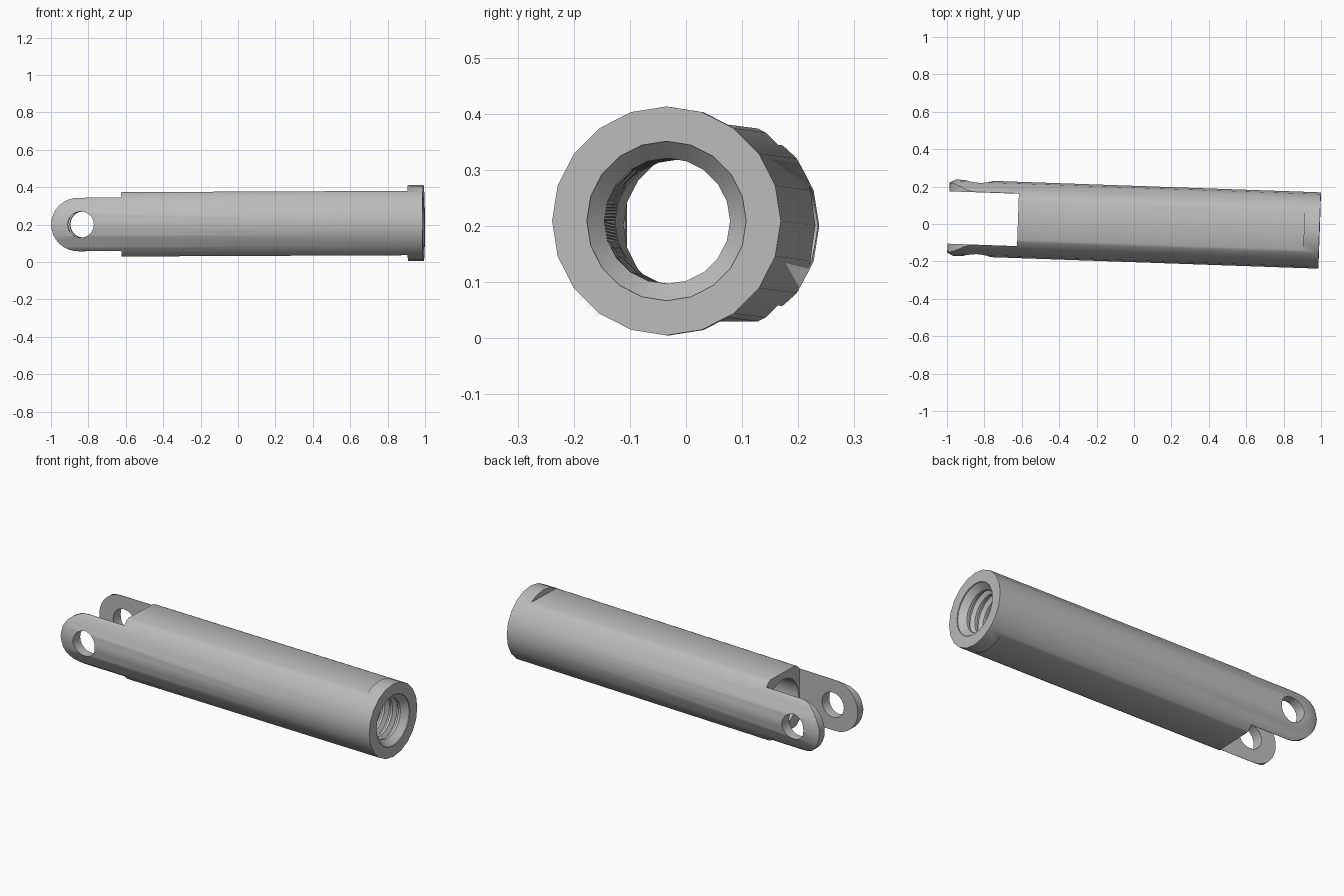
import bpy, bmesh, math
from mathutils import Matrix

old = bpy.data.objects.get("Cube")
if old:
    bpy.data.objects.remove(old, do_unlink=True)

steel = bpy.data.materials.new("grey_steel")
steel.use_nodes = True
GREY = (0.5, 0.5, 0.5, 1)
steel.diffuse_color = GREY
steel.node_tree.nodes["Principled BSDF"].inputs["Base Color"].default_value = GREY

HALF = 0.993      # half length along the axis
RADIUS = 0.204
SHOULDER = -0.62  # where the fork slot ends
COLLAR = 0.91     # where the flats end
ARM = 0.143       # half height of a fork arm


def finish(name, bm):
    bmesh.ops.recalc_face_normals(bm, faces=bm.faces)
    mesh = bpy.data.meshes.new(name)
    bm.to_mesh(mesh)
    bm.free()
    mesh.materials.append(steel)
    ob = bpy.data.objects.new(name, mesh)
    bpy.context.collection.objects.link(ob)
    return ob


def lathe(name, profile, sides=20):
    """Closed solid of revolution about x from (x, radius) points."""
    bm = bmesh.new()
    rings = []
    for x, r in profile:
        angles = [math.tau * i / sides for i in range(sides)]
        rings.append([bm.verts.new((x, r * math.sin(a), r * math.cos(a))) for a in angles])
    for a, b in zip(rings, rings[1:]):
        for i in range(sides):
            j = (i + 1) % sides
            bm.faces.new((a[i], a[j], b[j], b[i]))
    bm.faces.new(rings[0])
    bm.faces.new(rings[-1])
    return finish(name, bm)


def box(name, low, high):
    bm = bmesh.new()
    bmesh.ops.create_cube(bm, size=1)
    for v in bm.verts:
        v.co = [(l + h) / 2 + c * (h - l) for l, h, c in zip(low, high, v.co)]
    return finish(name, bm)


def extrude_y(name, outline, depth=0.6):
    """Prism from an (x, z) outline, centred on y = 0."""
    bm = bmesh.new()
    face = bm.faces.new([bm.verts.new((x, -depth / 2, z)) for x, z in outline])
    made = bmesh.ops.extrude_face_region(bm, geom=[face])["geom"]
    moved = [g for g in made if isinstance(g, bmesh.types.BMVert)]
    bmesh.ops.translate(bm, verts=moved, vec=(0, depth, 0))
    return finish(name, bm)


def arc(cx, r, start, end, steps):
    angles = [start + (end - start) * i / steps for i in range(steps + 1)]
    return [(cx + r * math.cos(a), r * math.sin(a)) for a in angles]


def cut(target, tool, operation="DIFFERENCE"):
    tool.hide_render = True
    mod = target.modifiers.new("cut", "BOOLEAN")
    mod.operation, mod.solver, mod.object = operation, "EXACT", tool
    graph = bpy.context.evaluated_depsgraph_get()
    mesh = bpy.data.meshes.new_from_object(target.evaluated_get(graph))
    target.modifiers.clear()
    target.data = mesh
    bpy.data.objects.remove(tool, do_unlink=True)


# Round body with a chamfered fork end
body = lathe("fork_sleeve", [(-HALF, 0.188), (-0.96, RADIUS), (HALF, RADIUS)])

# Rounded arm ends, full height behind the shoulder
outline = arc(-HALF + ARM, ARM, math.pi / 2, 1.5 * math.pi, 16)
outline += [(SHOULDER, -ARM), (SHOULDER, -0.3), (1.1, -0.3), (1.1, 0.3), (SHOULDER, 0.3), (SHOULDER, ARM)]
cut(body, extrude_y("arm_outline", outline), "INTERSECT")

# Flats on top and bottom, stopping at the collar
for low, high in ((0.172, 0.3), (-0.3, -0.172)):
    cut(body, box("flat_cutter", (-1.1, -0.3, low), (COLLAR, 0.3, high)))

# Slot between the arms
cut(body, box("slot_cutter", (-1.1, -0.14, -0.3), (SHOULDER, 0.14, 0.3)))

# Threaded bore, with a chamfered mouth and a wider plain section
bore = [(1.02, 0.142), (0.988, 0.142), (0.955, 0.112)]
PITCH = 0.05
for i in range(10):
    x = 0.94 - i * PITCH
    bore += [(x, 0.112), (x - 0.013, 0.134), (x - 0.022, 0.134), (x - 0.035, 0.112)]
bore += [(0.4, 0.112), (0.37, 0.133), (-0.7, 0.133)]
cut(body, lathe("bore_cutter", bore))

# Pin hole through both arms
pin = arc(-0.834, 0.07, 0, math.tau * 19 / 20, 19)
cut(body, extrude_y("pin_cutter", pin))

# Place with the slight lean of the axis
body.data.transform(
    Matrix.Translation((0, 0, 0.2045))
    @ Matrix.Rotation(-0.035, 4, "Z")
    @ Matrix.Rotation(-0.0045, 4, "Y"))

bpy.ops.object.select_all(action="DESELECT")
body.select_set(True)
bpy.context.view_layer.objects.active = body
bpy.ops.object.shade_smooth_by_angle(angle=math.radians(28))
